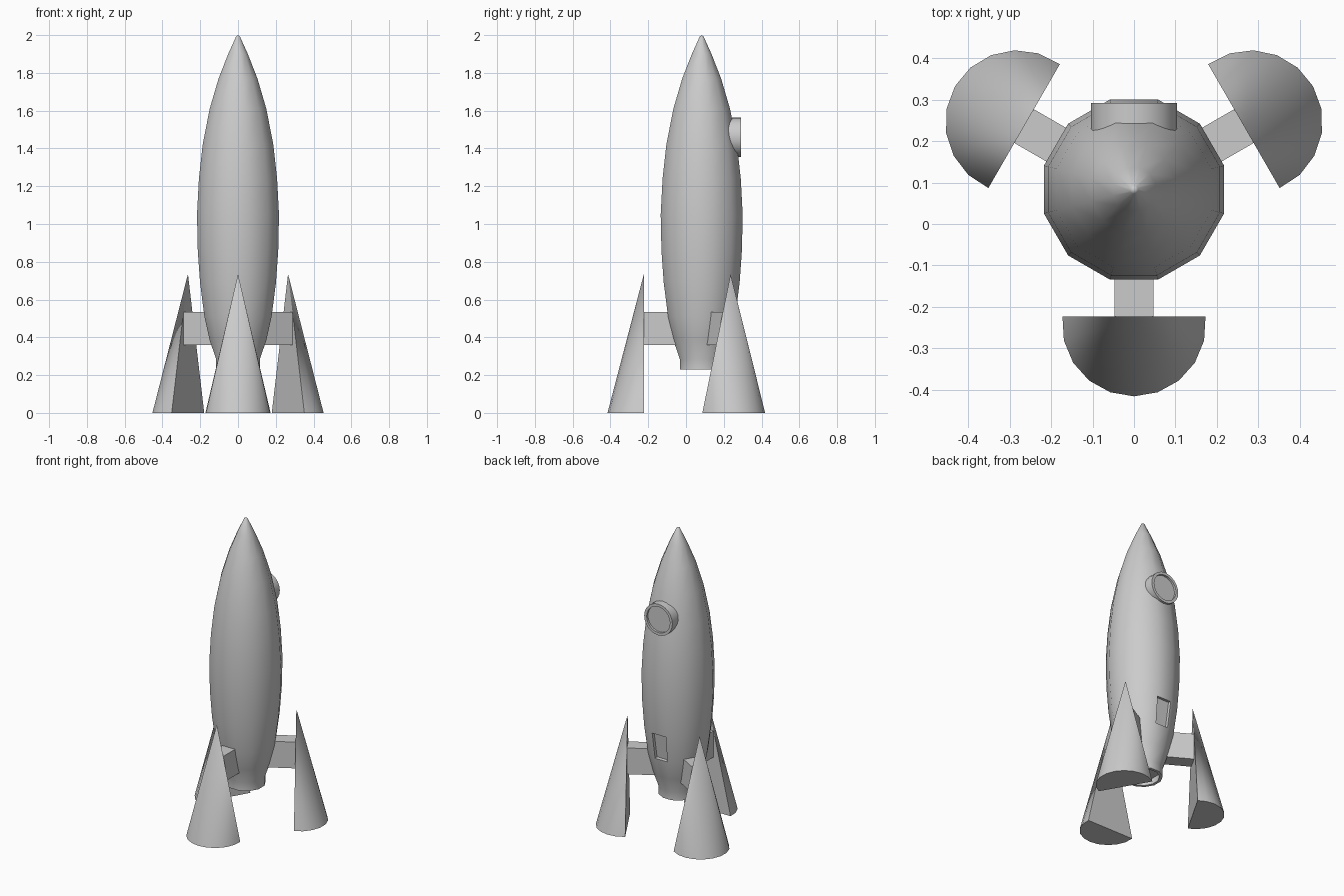
import bpy, bmesh, math
from mathutils import Matrix, Vector

if "Cube" in bpy.data.objects:
    bpy.data.objects.remove(bpy.data.objects["Cube"])

AXIS = Vector((0, 0.083, 0))   # rocket axis
SIDES = 12


def finish(name, bm, matrix=None, angle=40):
    if matrix is not None:
        bm.transform(matrix)
    bmesh.ops.recalc_face_normals(bm, faces=bm.faces)
    me = bpy.data.meshes.new(name)
    bm.to_mesh(me)
    bm.free()
    ob = bpy.data.objects.new(name, me)
    bpy.context.collection.objects.link(ob)
    bpy.ops.object.select_all(action='DESELECT')
    bpy.context.view_layer.objects.active = ob
    ob.select_set(True)
    if angle:
        bpy.ops.object.shade_smooth_by_angle(angle=math.radians(angle))
    return ob


def lathe(profile, sides, offset=0.0):
    """Revolve (radius, z) points around z; radius 0 makes a pole."""
    bm = bmesh.new()
    rings = []
    for r, z in profile:
        if r == 0:
            rings.append([bm.verts.new((0, 0, z))] * sides)
        else:
            rings.append([bm.verts.new((r * math.cos(a), r * math.sin(a), z))
                          for a in (offset + math.tau * i / sides for i in range(sides))])
    for lo, hi in zip(rings, rings[1:]):
        for i in range(sides):
            j = (i + 1) % sides
            bm.faces.new(list(dict.fromkeys((lo[i], lo[j], hi[j], hi[i]))))
    return bm


# Hull with hollow nozzle; widths are measured across the flats
k = 1 / math.cos(math.pi / SIDES)
hull = [(0, 0.27), (0.098, 0.27), (0.098, 0.23), (0.116, 0.23), (0.116, 0.285),
        (0.15, 0.385), (0.178, 0.51), (0.201, 0.69), (0.213, 0.86), (0.217, 1.05),
        (0.207, 1.24), (0.187, 1.42), (0.15, 1.61), (0.103, 1.77), (0.052, 1.90),
        (0.010, 1.993), (0, 2.0)]
bm = lathe([(r * k, z) for r, z in hull], SIDES, math.pi / SIDES)
# Recessed hatch in the rear facet
hatch = [f for f in bm.faces
         if abs(f.calc_center_median().x) < 0.01 and f.calc_center_median().y > 0.1
         and 0.55 < f.calc_center_median().z < 0.65]
bmesh.ops.recalc_face_normals(bm, faces=bm.faces)
bmesh.ops.inset_individual(bm, faces=hatch, thickness=0.004)
bmesh.ops.inset_individual(bm, faces=hatch, thickness=0.0005, depth=-0.02)
finish("hull", bm, Matrix.Translation(AXIS))

# Porthole: ringed tube facing the rear
bm = lathe([(0, 0.0), (0.104, 0.0), (0.104, 0.152), (0.086, 0.152),
            (0.086, 0.138), (0, 0.138)], 24)
finish("porthole", bm, Matrix.Translation((0, 0.14, 1.46)) @ Matrix.Rotation(-math.pi / 2, 4, 'X'))

# Three legs: half-cone fin with flat inner face, plus a strut into the hull
for n, name in enumerate(("front", "right", "left")):
    turn = Matrix.Translation(AXIS) @ Matrix.Rotation(math.tau * n / 3, 4, 'Z')

    flat, r, c = -0.306, 0.1735, 0.019
    bm = bmesh.new()
    apex = bm.verts.new((0, flat, 0.735))
    start = math.asin(c / r)
    arc = []
    for i in range(11):
        a = -start + (math.pi + 2 * start) * i / 10
        arc.append(bm.verts.new((r * math.cos(a), flat - c - r * math.sin(a), 0)))
    for a, b in zip(arc, arc[1:]):
        bm.faces.new((a, b, apex))
    bm.faces.new((arc[-1], arc[0], apex))
    bm.faces.new(arc)
    finish(name + "_fin", bm, turn)

    bm = bmesh.new()
    bmesh.ops.create_cube(bm, size=1, matrix=Matrix.Translation((0, -0.213, 0.4475))
                          @ Matrix.Diagonal((0.094, 0.19, 0.175, 1)))
    finish(name + "_strut", bm, turn, 0)
